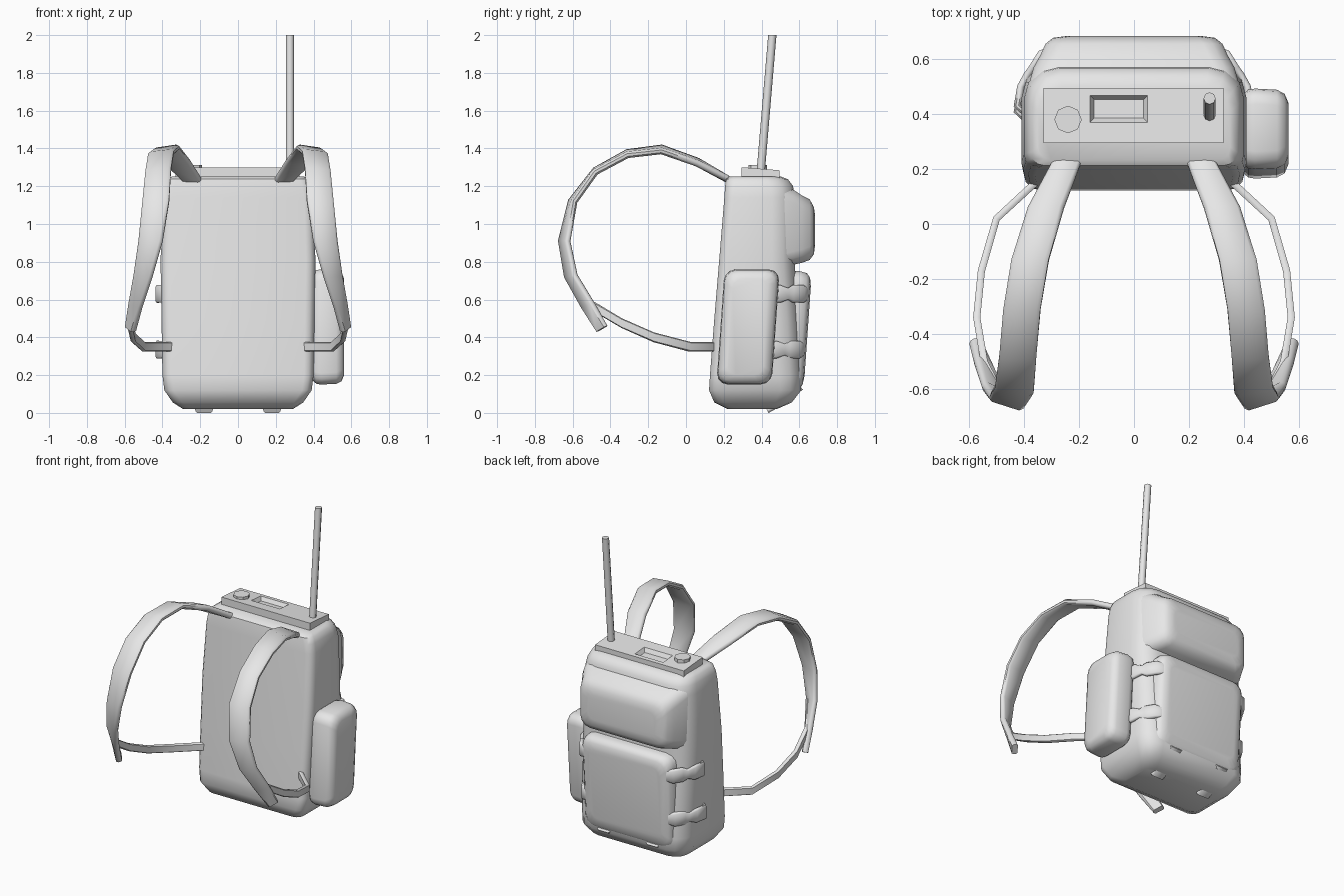
import bpy, bmesh, math
from mathutils import Vector

old = bpy.data.objects.get("Cube")
if old:
    bpy.data.objects.remove(old, do_unlink=True)

GREY = (0.8, 0.8, 0.8, 1.0)
mat = bpy.data.materials.new("plain_grey")
mat.use_nodes = True
mat.diffuse_color = GREY
mat.node_tree.nodes["Principled BSDF"].inputs["Base Color"].default_value = GREY


def skin(name, rings, angle=40):
    """Join equal rings of points into a closed, smooth-shaded solid."""
    bm = bmesh.new()
    vs = [[bm.verts.new(p) for p in ring] for ring in rings]
    n = len(vs[0])
    for a, b in zip(vs, vs[1:]):
        for i in range(n):
            j = (i + 1) % n
            bm.faces.new((a[i], a[j], b[j], b[i]))
    bm.faces.new(vs[0])
    bm.faces.new(vs[-1])
    bmesh.ops.recalc_face_normals(bm, faces=bm.faces[:])
    mesh = bpy.data.meshes.new(name)
    bm.to_mesh(mesh)
    bm.free()
    mesh.materials.append(mat)
    obj = bpy.data.objects.new(name, mesh)
    bpy.context.collection.objects.link(obj)
    bpy.ops.object.select_all(action='DESELECT')
    bpy.context.view_layer.objects.active = obj
    obj.select_set(True)
    if angle:
        bpy.ops.object.shade_smooth_by_angle(angle=math.radians(angle))
    return obj


def rounded_rect(u0, u1, v0, v1, r0, r1, steps=3):
    """Rectangle with radius r0 on the low-v corners and r1 on the high-v ones."""
    pts = []
    for cu, cv, r, start in ((u1 - r1, v1 - r1, r1, 0), (u0 + r1, v1 - r1, r1, 90),
                             (u0 + r0, v0 + r0, r0, 180), (u1 - r0, v0 + r0, r0, 270)):
        for k in range(steps + 1):
            t = math.radians(start + 90 * k / steps)
            pts.append((cu + r * math.cos(t), cv + r * math.sin(t)))
    return pts


def ribbon(name, pairs, thick, side=1):
    """Padded band through pairs of edge points; side=-1 mirrors it in x."""
    pairs = [(Vector(a), Vector(b)) for a, b in pairs]
    mids = [(a + b) / 2 for a, b in pairs]
    rings = []
    for i, (a, b) in enumerate(pairs):
        tangent = mids[min(i + 1, len(mids) - 1)] - mids[max(i - 1, 0)]
        half = (b - a) / 2
        nrm = tangent.cross(half).normalized() * thick / 2
        ring = [mids[i] + half * u + nrm * v for u, v in
                ((1, .4), (.8, 1), (-.8, 1), (-1, .4), (-1, -.4), (-.8, -1), (.8, -1), (1, -.4))]
        rings.append([(p.x * side, p.y, p.z) for p in ring])
    return skin(name, rings, 50)


def tube(name, p0, p1, r, n, angle=0):
    return skin(name, [[(p[0] + r * math.sin(math.tau * k / n), p[1] + r * math.cos(math.tau * k / n), p[2])
                        for k in range(n)] for p in (p0, p1)], angle)


# Main bag: z, front y, back y, half width, back corner radius
body = [(.02, .22, .48, .29, .06), (.055, .15, .56, .345, .09), (.12, .122, .61, .39, .11),
        (.2, .127, .61, .40, .12), (.5, .15, .595, .405, .12), (.8, .175, .575, .41, .12),
        (1.14, .203, .575, .40, .12), (1.2, .207, .567, .39, .12), (1.237, .212, .54, .375, .11),
        (1.252, .23, .50, .35, .09)]
skin("bag_body", [[(u, v, z) for u, v in rounded_rect(-w, w, f, b, .05, r)]
                  for z, f, b, w, r in body])

# Upper back pocket: y, half width, low z, high z, radius
upper = [(.50, .385, .775, 1.20, .06), (.57, .365, .785, 1.18, .07), (.615, .34, .795, 1.15, .07),
         (.655, .322, .81, 1.13, .07), (.677, .295, .84, 1.09, .06), (.683, .25, .885, 1.05, .05)]
skin("upper_back_pocket", [[(u, y, v) for u, v in rounded_rect(-w, w, lo, hi, r, r)]
                           for y, w, lo, hi, r in upper])

# Lower back pocket, leaning with the bag
lower = [(.50, .335, .08, .75, .07), (.60, .33, .10, .75, .07), (.637, .32, .12, .74, .07),
         (.656, .30, .15, .715, .06), (.663, .26, .20, .67, .05)]
skin("lower_back_pocket", [[(u, y + .07 * (v - .7), v) for u, v in rounded_rect(-w, w, lo, hi, r, r)]
                           for y, w, lo, hi, r in lower])

# Side pouch on the left: x, inset, radius
pouch = [(.385, .03, .05), (.415, .004, .06), (.44, 0, .06), (.52, .004, .06), (.548, .018, .06), (.562, .05, .05)]
skin("side_pouch", [[(x, u + .07 * (v - .45), v) for u, v in
                     rounded_rect(.182 + d, .475 - d, .15 + d, .76 - d, r, r)] for x, d, r in pouch])

# Control panel with a recessed window
panel = [(-.33, .325, .295, .495, -.05), (-.33, .325, .295, .495, 0), (-.16, .05, .37, .468, 0),
         (-.145, .035, .385, .453, -.025)]
skin("control_panel", [[(x, y, 1.30 - .08 * (y - .3) + h) for x, y in
                        ((x0, y0), (x1, y0), (x1, y1), (x0, y1))]
                       for x0, x1, y0, y1, h in panel], 0)
tube("panel_knob", (-.24, .38, 1.27), (-.24, .38, 1.313), .05, 8)
tube("antenna", (.275, .395, 1.27), (.275, .457, 2.0), .022, 8, 50)

# Shoulder strap edges, inner and outer, from the top of the bag to the loose tail
shoulder = [((.19, .23, 1.23), (.30, .22, 1.24)), ((.255, .06, 1.335), (.385, .06, 1.32)),
            ((.31, -.13, 1.405), (.445, -.13, 1.385)), ((.34, -.31, 1.38), (.475, -.31, 1.365)),
            ((.355, -.48, 1.285), (.49, -.48, 1.275)), ((.365, -.61, 1.12), (.505, -.59, 1.12)),
            ((.40, -.665, .91), (.525, -.625, .91)), ((.455, -.635, .72), (.55, -.585, .73)),
            ((.51, -.55, .56), (.575, -.49, .58)), ((.55, -.47, .43), (.588, -.42, .46))]
# Lower strap centre line
webbing = [(.32, .18, .35), (.37, .14, .35), (.50, .02, .35), (.555, -.17, .40),
           (.572, -.34, .475), (.545, -.50, .57), (.49, -.61, .71)]
# Side buckle: x, y, half height
buckle = [(.39, .40, .045), (.425, .43, .047), (.412, .50, .046), (.39, .54, .03),
          (.372, .565, .046), (.338, .62, .046), (.30, .635, .035)]
# Bottom buckle: y, z, half width
base = [(.43, .013, .045), (.50, .052, .05), (.53, .075, .034), (.555, .095, .05), (.61, .135, .045)]

for side, label in ((1, "left"), (-1, "right")):
    ribbon(label + "_shoulder_strap", shoulder, .036, side)
    ribbon(label + "_lower_strap", [((x, y, z - .026), (x, y, z + .026)) for x, y, z in webbing], .026, side)
    for z, level in ((.63, "upper"), (.335, "lower")):
        ribbon(f"{label}_{level}_buckle", [((x, y + .07 * (z - .63), z - h), (x, y + .07 * (z - .63), z + h))
                                           for x, y, h in buckle], .026, side)
    ribbon(label + "_bottom_buckle", [((.18 - w, y, z), (.18 + w, y, z)) for y, z, w in base], .03, side)
